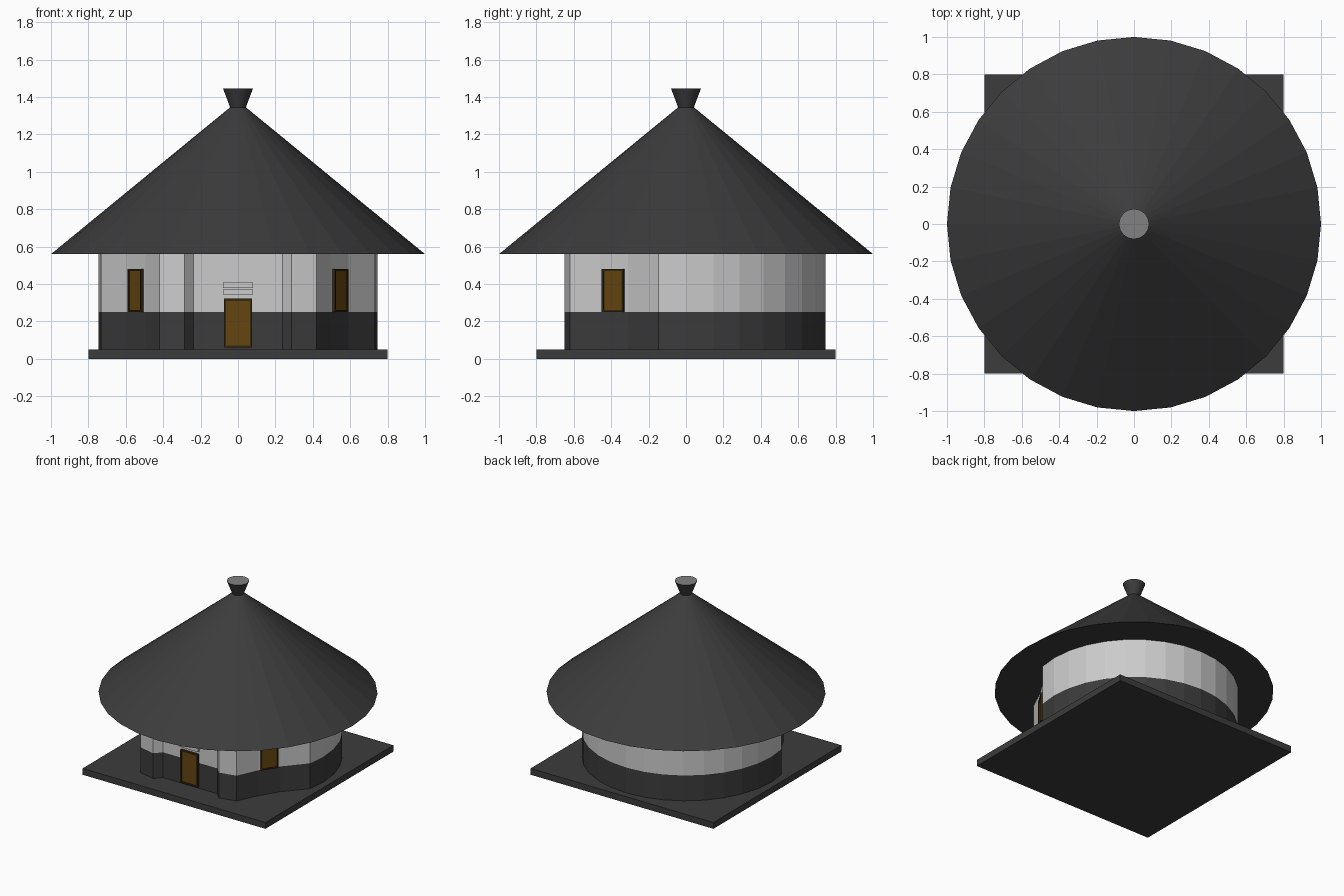
import bpy, bmesh, math
from mathutils import Matrix, Vector

if "Cube" in bpy.data.objects:
    bpy.data.objects.remove(bpy.data.objects["Cube"])


def material(name, rgb):
    m = bpy.data.materials.new(name)
    m.diffuse_color = (*rgb, 1)
    m.use_nodes = True
    m.node_tree.nodes["Principled BSDF"].inputs["Base Color"].default_value = m.diffuse_color
    return m


DARK = material("dark_thatch", (0.045, 0.045, 0.045))
WOOD = material("wood", (0.13, 0.06, 0.005))
FRAME = material("dark_wood", (0.035, 0.02, 0.005))


def finish(name, bm, mats=()):
    bmesh.ops.recalc_face_normals(bm, faces=bm.faces)
    me = bpy.data.meshes.new(name)
    bm.to_mesh(me)
    bm.free()
    for m in mats:
        me.materials.append(m)
    ob = bpy.data.objects.new(name, me)
    bpy.context.collection.objects.link(ob)
    return ob


def box(name, lo, hi, mat=None, matrix=Matrix()):
    bm = bmesh.new()
    lo, hi = Vector(lo), Vector(hi)
    place = matrix @ Matrix.Translation((lo + hi) / 2) @ Matrix.Diagonal((*(hi - lo), 1))
    bmesh.ops.create_cube(bm, size=1, matrix=place)
    return finish(name, bm, [mat] if mat else [])


def wall(name, outline, z0, z1, mat=None):
    bm = bmesh.new()
    low = [bm.verts.new((x, y, z0)) for x, y in outline]
    top = [bm.verts.new((x, y, z1)) for x, y in outline]
    n = len(outline)
    for i in range(n):
        j = (i + 1) % n
        bm.faces.new((low[i], low[j], top[j], top[i]))
    return finish(name, bm, [mat] if mat else [])


def opening(name, w, z0, z1, rim, matrix):
    # dark frame around a slightly recessed wooden panel; local -y faces out
    box(name + "_panel", (-w + rim, -0.009, z0 + rim), (w - rim, 0.01, z1 - rim), WOOD, matrix)
    for s in (-1, 1):
        a, b = sorted((s * w, s * (w - rim)))
        box(name + "_jamb", (a, -0.015, z0), (b, 0.01, z1), FRAME, matrix)
    box(name + "_head", (-w + rim, -0.015, z1 - rim), (w - rim, 0.01, z1), FRAME, matrix)
    box(name + "_sill", (-w + rim, -0.015, z0), (w - rim, 0.01, z0 + rim), FRAME, matrix)


# square base slab
box("base_slab", (-0.8, -0.8, 0), (0.8, 0.8, 0.05), DARK)

# wall outline: round back, hollowed window sides, recessed doorway
SEG = 32
arc = [(0.747 * math.cos(a), 0.747 * math.sin(a))
       for a in (2 * math.pi * i / SEG for i in range(-1, SEG // 2 + 2))]
side = [(0.237, -0.597), (0.287, -0.65), (0.42, -0.62), (0.495, -0.46), (0.59, -0.31)]
outline = side + arc + [(-x, y) for x, y in reversed(side)]
wall("lower_wall", outline, 0.05, 0.25, DARK)
wall("upper_wall", outline, 0.25, 0.56)

# door with two vent slats above it
opening("door", 0.075, 0.06, 0.322, 0.012, Matrix.Translation((0, -0.6, 0)))
for z in (0.343, 0.379):
    box("vent_slat", (-0.08, -0.615, z), (0.08, -0.59, z + 0.028))

# angled side windows
for s in (-1, 1):
    turn = Matrix.Rotation(s * math.atan2(0.15, 0.095), 4, 'Z')
    opening("window", 0.068, 0.25, 0.48, 0.011,
            Matrix.Translation((s * 0.5425, -0.385, 0)) @ turn)

# conical roof with flat underside, flared tip with a pale top
bm = bmesh.new()
rings = []
for r, z in ((1.0, 0.56), (0.042, 1.345), (0.08, 1.445)):
    rings.append([bm.verts.new((r * math.cos(2 * math.pi * i / SEG),
                                r * math.sin(2 * math.pi * i / SEG), z)) for i in range(SEG)])
for a, b in zip(rings, rings[1:]):
    for i in range(SEG):
        j = (i + 1) % SEG
        bm.faces.new((a[i], a[j], b[j], b[i]))
bm.faces.new(rings[0])
bm.faces.new(rings[-1]).material_index = 1
finish("roof", bm, [DARK, material("pale_top", (0.22, 0.22, 0.22))])
